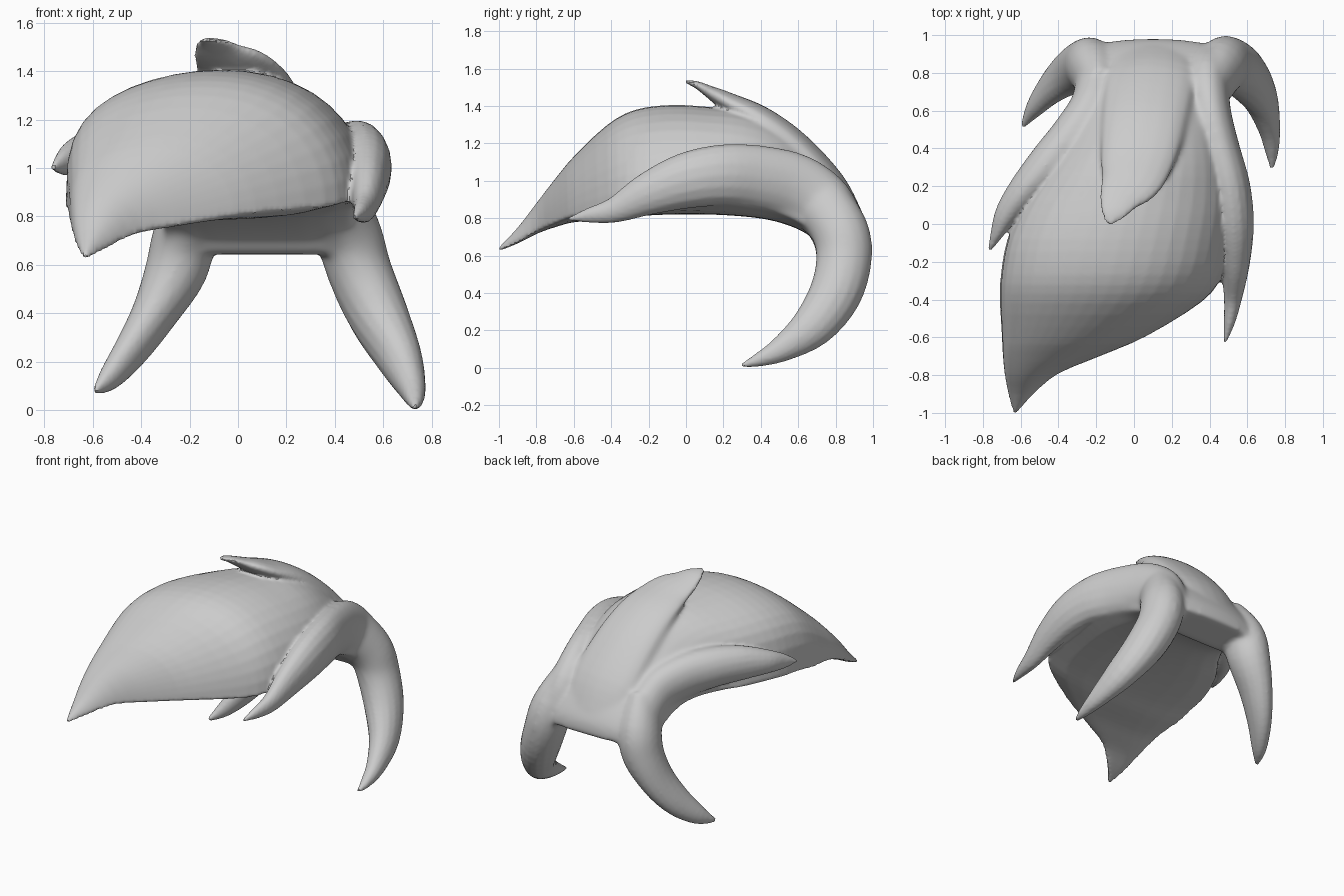
import bpy, bmesh, math
from mathutils import Vector

if "Cube" in bpy.data.objects:
    bpy.data.objects.remove(bpy.data.objects["Cube"])


def smooth_rows(rows, steps):
    """Catmull-Rom interpolation of equal-length number rows."""
    out = []
    n = len(rows)
    for i in range(n - 1):
        p = [rows[max(i - 1, 0)], rows[i], rows[i + 1], rows[min(i + 2, n - 1)]]
        for s in range(steps):
            t = s / steps
            out.append([0.5 * (2 * b + (c - a) * t + (2 * a - 5 * b + 4 * c - d) * t * t
                               + (3 * b - a - 3 * c + d) * t ** 3)
                        for a, b, c, d in zip(*p)])
    out.append(list(rows[-1]))
    return out


def loft(name, rings):
    """Skin closed rings and cap both ends."""
    bm = bmesh.new()
    loops = [[bm.verts.new(p) for p in ring] for ring in rings]
    n = len(loops[0])
    for a, b in zip(loops, loops[1:]):
        for i in range(n):
            j = (i + 1) % n
            bm.faces.new((a[i], a[j], b[j], b[i]))
    bm.faces.new(loops[0][::-1])
    bm.faces.new(loops[-1])
    bmesh.ops.recalc_face_normals(bm, faces=bm.faces)
    me = bpy.data.meshes.new(name)
    bm.to_mesh(me)
    bm.free()
    ob = bpy.data.objects.new(name, me)
    bpy.context.collection.objects.link(ob)
    return ob


def lock(name, rows, sides=16, steps=4):
    """Tapered strand; rows are x, y, z, half width, half thickness."""
    rows = smooth_rows(rows, steps)
    pts = [Vector(r[:3]) for r in rows]
    rings = []
    for i, r in enumerate(rows):
        t = (pts[min(i + 1, len(pts) - 1)] - pts[max(i - 1, 0)]).normalized()
        side = Vector((1, 0, 0))
        side = (side - t * side.dot(t)).normalized()
        up = side.cross(t)
        rings.append([pts[i] + side * (max(r[3], .008) * math.cos(a)) + up * (max(r[4], .008) * math.sin(a))
                      for a in (2 * math.pi * k / sides for k in range(sides))])
    return loft(name, rings)


# Main cap: left x, right x, top y, top z, bottom y, bottom z, roundness
cap = [
    (-.64, -.62, -1.0, .645, -1.0, .625, .9),
    (-.665, -.53, -.90, .75, -.90, .665, .9),
    (-.685, -.40, -.80, .88, -.79, .72, .85),
    (-.695, -.16, -.70, 1.01, -.69, .755, .8),
    (-.70, .07, -.60, 1.13, -.59, .78, .8),
    (-.71, .36, -.42, 1.30, -.41, .79, .75),
    (-.705, .47, -.27, 1.38, -.27, .81, .75),
    (-.67, .52, -.08, 1.405, -.08, .82, .75),
    (-.58, .54, .12, 1.395, .12, .82, .75),
    (-.45, .52, .32, 1.37, .30, .81, .75),
    (-.36, .48, .51, 1.29, .45, .79, .75),
    (-.32, .47, .71, 1.11, .58, .75, .65),
    (-.31, .49, .88, .92, .67, .70, .5),
    (-.32, .52, .97, .77, .70, .66, .42),
    (-.33, .53, .98, .67, .73, .64, .4),
]
rings = []
for xl, xr, yt, zt, yb, zb, e in smooth_rows(cap, 3):
    mid, hw = (xl + xr) / 2, (xr - xl) / 2
    lean = .17 * min(max((.6 - yt) / .3, 0), 1)   # crown leans to the left
    ring = []
    for k in range(21):                      # domed upper side
        a = math.pi * k / 20
        v = .1 + .9 * max(math.sin(a), 0) ** (e + lean * math.cos(a))
        ring.append((mid + hw * math.cos(a), yb + (yt - yb) * v, zb + (zt - zb) * v))
    for k in range(1, 8):                    # flat underside
        u = k / 8 * 2 - 1
        v = .1 * u ** 4
        ring.append((mid + hw * u * .98, yb + (yt - yb) * v, zb + (zt - zb) * v))
    rings.append(ring)
hair = loft("hair", rings)

parts = [hair]
# Raised lock on the crown
parts.append(lock("crown_lock", [
    (-.13, 0, 1.53, .02, .008),
    (-.11, .06, 1.512, .07, .02),
    (-.075, .14, 1.468, .115, .035),
    (-.015, .24, 1.412, .172, .055),
    (.03, .40, 1.325, .21, .075),
    (.06, .58, 1.185, .23, .085),
    (.09, .77, .98, .24, .085),
    (.10, .87, .80, .22, .08),
]))

# Side locks sweeping forward
parts.append(lock("right_side_lock", [
    (.48, -.63, .795, .008, .008),
    (.505, -.52, .815, .03, .04),
    (.525, -.38, .845, .05, .07),
    (.535, -.20, .93, .08, .115),
    (.53, 0, 1.0, .105, .15),
    (.505, .20, 1.03, .11, .165),
    (.45, .40, 1.015, .11, .175),
    (.40, .59, .965, .115, .18),
    (.385, .74, .86, .125, .17),
    (.42, .83, .71, .125, .14),
]))
parts.append(lock("left_side_lock", [
    (-.765, -.14, 1.0, .008, .01),
    (-.725, -.05, 1.02, .035, .05),
    (-.67, .06, 1.045, .065, .08),
    (-.57, .19, 1.06, .09, .115),
    (-.44, .33, 1.05, .115, .14),
    (-.32, .47, 1.01, .12, .155),
    (-.22, .62, .93, .12, .16),
    (-.19, .77, .80, .12, .14),
]))

# Two tails curling down behind
parts.append(lock("right_tail", [
    (.40, .70, .92, .10, .15),
    (.455, .82, .74, .135, .155),
    (.50, .845, .58, .135, .15),
    (.58, .795, .39, .125, .14),
    (.665, .675, .22, .095, .115),
    (.715, .51, .10, .06, .07),
    (.73, .38, .04, .035, .035),
    (.73, .295, .012, .01, .01),
]))
parts.append(lock("left_tail", [
    (-.18, .70, .90, .10, .15),
    (-.22, .82, .73, .13, .155),
    (-.255, .84, .58, .13, .145),
    (-.345, .80, .40, .095, .125),
    (-.44, .72, .25, .07, .10),
    (-.53, .61, .135, .045, .06),
    (-.59, .515, .08, .01, .012),
]))

# Fuse all strands into one skin
for ob in parts:
    ob.select_set(True)
bpy.context.view_layer.objects.active = hair
bpy.ops.object.join()
fuse = hair.modifiers.new("fuse", 'REMESH')
fuse.mode = 'VOXEL'
fuse.voxel_size = .012
bpy.ops.object.modifier_apply(modifier="fuse")

# Blend the strand roots at the back, leaving fringe and tips crisp
roots = hair.vertex_groups.new(name="roots")
for v in hair.data.vertices:
    w = min(max((v.co.y - .22) / .25, 0), 1) * min(max((v.co.z - .4) / .2, 0), 1)
    roots.add([v.index], .08 + .92 * w, 'REPLACE')
blend = hair.modifiers.new("blend", 'SMOOTH')
blend.factor = .5
blend.iterations = 30
blend.vertex_group = "roots"
bpy.ops.object.modifier_apply(modifier="blend")
bpy.ops.object.shade_smooth_by_angle(angle=math.radians(40))
